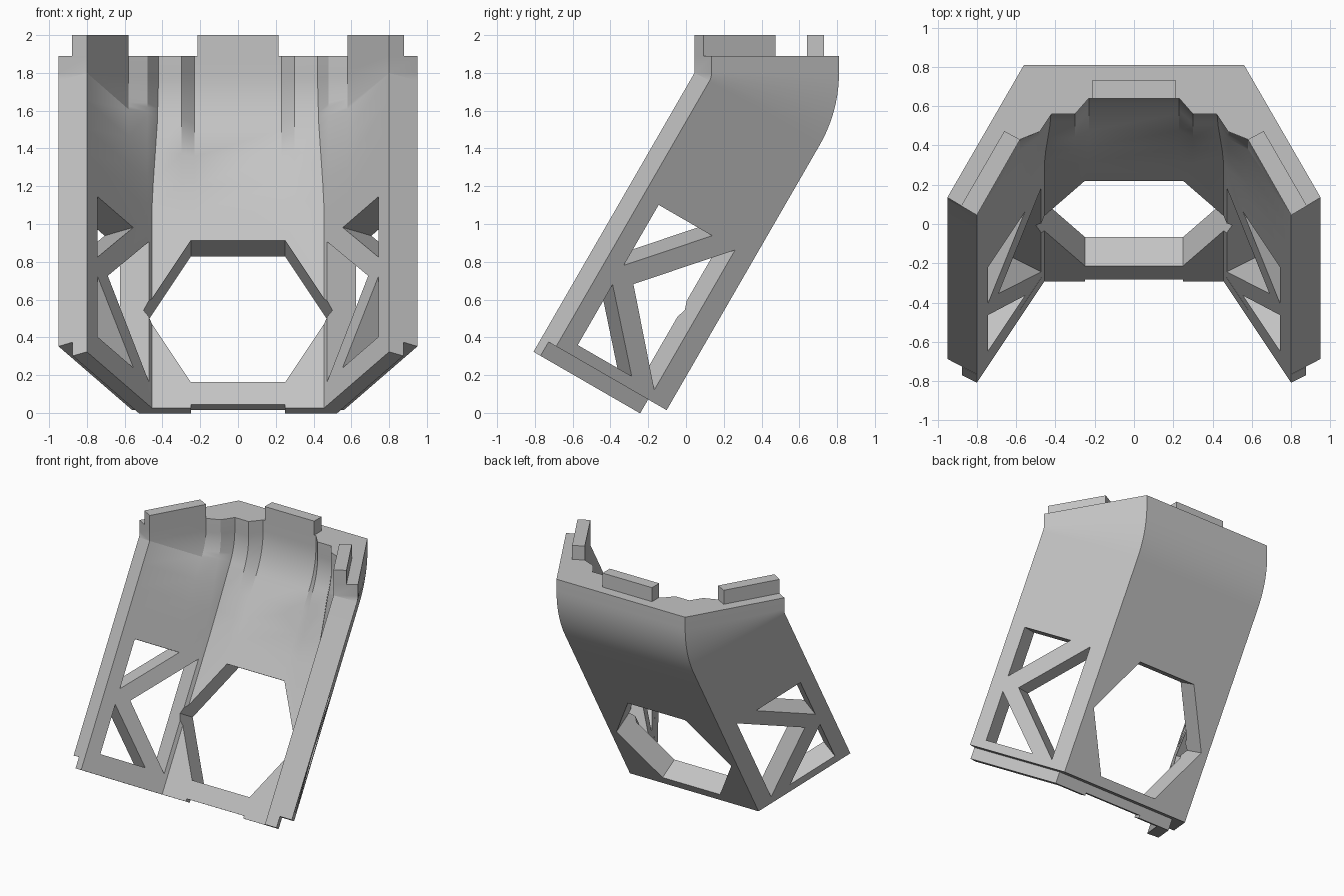
import bpy, bmesh
from math import radians, sin, cos, sqrt
from mathutils import Vector

cube = bpy.data.objects.get("Cube")
if cube:
    bpy.data.objects.remove(cube)

PIVOT_V, PIVOT_Z, TILT = 0.045, 1.8, radians(30)
SLOPE = sqrt(3)             # side walls lean at 60 degrees in the section
END, LIP = 1.62, 1.705      # lengths of the outer layer and of the inner lip

grey = bpy.data.materials.new("light grey")
grey.use_nodes = True
grey.diffuse_color = (0.55, 0.55, 0.55, 1)
grey.node_tree.nodes["Principled BSDF"].inputs["Base Color"].default_value = grey.diffuse_color


def place(x, v, length, angle=TILT):
    """Section point (x, v) moved down the bent path."""
    w = v - PIVOT_V
    return Vector((x,
                   PIVOT_V + w * cos(angle) - length * sin(angle),
                   PIVOT_Z - w * sin(angle) - length * cos(angle)))


def loft(name, rings):
    """Closed solid through a list of matching rings."""
    bm = bmesh.new()
    loops = [[bm.verts.new(p) for p in ring] for ring in rings]
    for a, b in zip(loops, loops[1:]):
        n = len(a)
        for i in range(n):
            j = (i + 1) % n
            bm.faces.new((a[i], a[j], b[j], b[i]))
    bm.faces.new(loops[0])
    bm.faces.new(loops[-1])
    bmesh.ops.recalc_face_normals(bm, faces=bm.faces)
    mesh = bpy.data.meshes.new(name)
    bm.to_mesh(mesh)
    bm.free()
    mesh.materials.append(grey)
    obj = bpy.data.objects.new(name, mesh)
    bpy.context.collection.objects.link(obj)
    return obj


def section(ribs):
    """Half-hexagon wall; ribs = 1 fills the inner corners with steps."""
    plain = [(0.8, 0.045), (0.58, 0.426), (0.48, 0.599), (0.456, 0.64), (0.3, 0.64), (0.23, 0.64)]
    stepped = [(0.8, 0.045), (0.58, 0.43), (0.48, 0.47), (0.42, 0.56), (0.3, 0.56), (0.23, 0.64)]
    inner = [Vector(p).lerp(Vector(s), ribs) for p, s in zip(plain, stepped)]
    half = [Vector((0.56, 0.81)), Vector((0.95, 0.135))] + inner
    return half + [Vector((-p.x, p.y)) for p in reversed(half)]


# Bent wall: short upright neck, bend around the front edge, straight run
stations = [(-0.09, 0, 1)]
steps = 10
stations += [(0, TILT * i / steps, 1 - 0.2 * i / steps) for i in range(steps + 1)]
stations += [(0.17, TILT, 0.5), (0.34, TILT, 0.2), (0.5, TILT, 0), (END, TILT, 0)]
shell = loft("channel_wall", [[place(p.x, p.y, l, a) for p in section(r)] for l, a, r in stations])

# Hexagonal opening through the back wall
cutters = []
hexagon = [(0.5 * cos(radians(60 * i)), 1.114 + 0.5 * sin(radians(60 * i))) for i in range(6)]
cutters.append(loft("back_cutter", [[place(x, v, l) for x, l in hexagon] for v in (0.35, 1)]))

# Triangular truss openings in both side walls, as (depth, length) on the outer face
triangles = [
    [(0.23, 0.70), (0.557, 0.70), (0.23, 1.07)],
    [(0.70, 0.705), (0.324, 1.13), (0.70, 1.56)],
    [(0.23, 1.187), (0.23, 1.557), (0.56, 1.557)],
]
for side in (-1, 1):
    for tri in triangles:
        rings = []
        for d in (0.08, -0.24):
            rings.append([place(side * (0.95 - (v - 0.135) / SLOPE + d * cos(TILT)),
                                v + d * sin(TILT), l) for v, l in tri])
        cutters.append(loft("side_cutter", rings))

bpy.context.view_layer.objects.active = shell
for cutter in cutters:
    cutter.hide_render = True
    mod = shell.modifiers.new("opening", "BOOLEAN")
    mod.operation = "DIFFERENCE"
    mod.solver = "EXACT"
    mod.object = cutter
    bpy.ops.object.modifier_apply(modifier=mod.name)
for cutter in cutters:
    bpy.data.objects.remove(cutter)

# Smooth the bend, keep the corners sharp
bpy.ops.object.select_all(action="DESELECT")
shell.select_set(True)
bpy.ops.object.shade_smooth_by_angle(angle=radians(25))

# Inner lip at the lower end, a little shorter in the middle
lip = [(0.8, 0.045), (0.875, 0.088), (0.524, 0.697), (0.25, 0.697), (0.25, 0.64), (0.456, 0.64)]
tab = [(0.8, 0.045), (0.88, 0.092), (0.66, 0.473), (0.58, 0.43)]
for side, word in ((-1, "right"), (1, "left")):
    loft(word + "_lower_lip", [[place(side * x, v, l) for x, v in lip] for l in (END, LIP)])
    # Upright tab on top of the side wall
    loft(word + "_top_tab", [[(side * x, y, z) for x, y in tab] for z in (1.89, 2)])

middle = [(-0.25, 0.64), (0.25, 0.64), (0.25, 0.697), (-0.25, 0.697)]
loft("middle_lower_lip", [[place(x, v, l) for x, v in middle] for l in (END, LIP - 0.02)])

# Upright tab on top of the back wall
back = [(-0.215, 0.64), (0.215, 0.64), (0.215, 0.73), (-0.215, 0.73)]
loft("back_top_tab", [[(x, y, z) for x, y in back] for z in (1.89, 2)])
